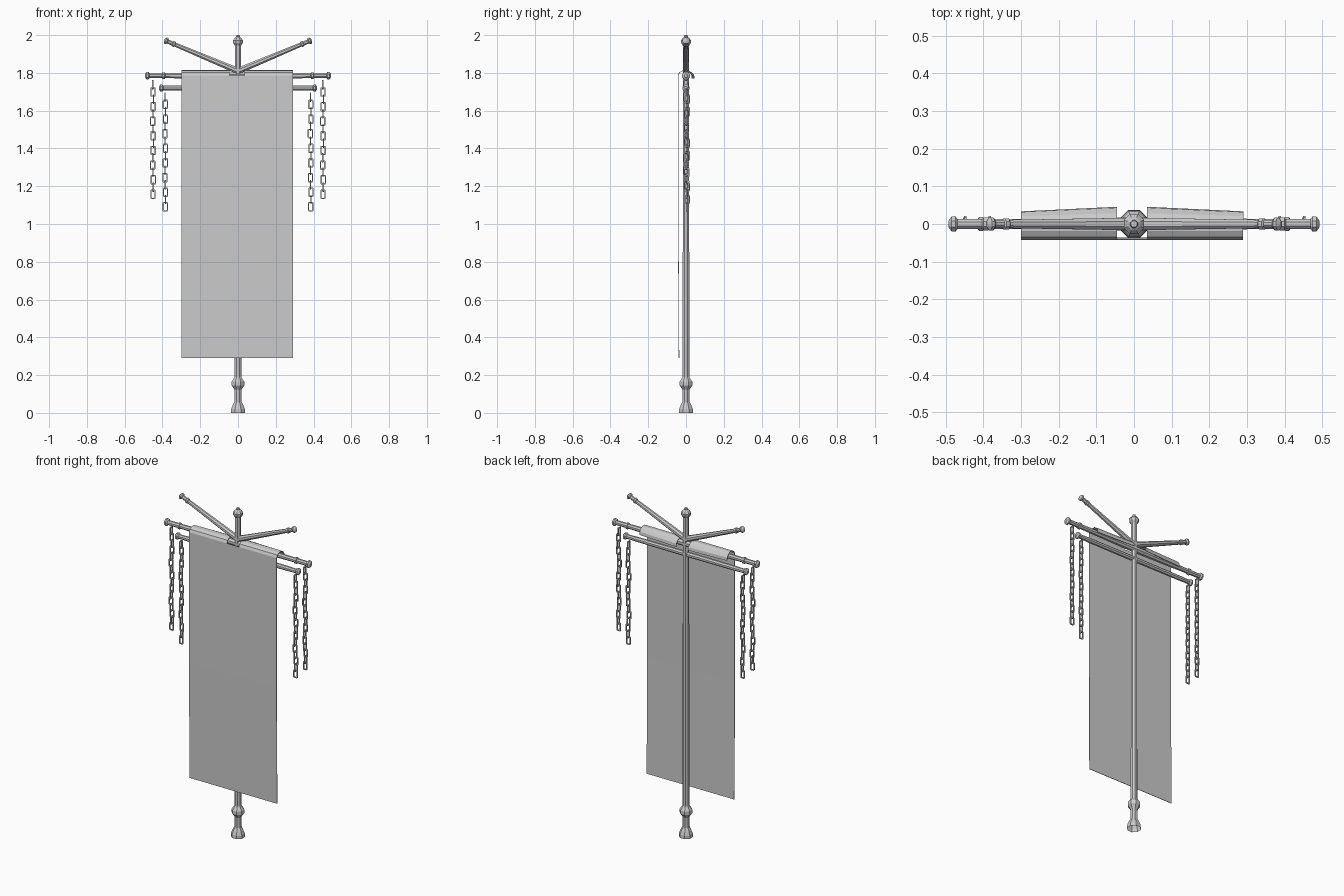
import bpy, bmesh, math
from mathutils import Vector, Matrix

if "Cube" in bpy.data.objects:
    bpy.data.objects.remove(bpy.data.objects["Cube"])

def make(name, bm):
    bmesh.ops.recalc_face_normals(bm, faces=bm.faces)
    me = bpy.data.meshes.new(name)
    bm.to_mesh(me)
    bm.free()
    ob = bpy.data.objects.new(name, me)
    bpy.context.collection.objects.link(ob)
    return ob

def lathe(name, profile, origin=(0, 0, 0), axis=(0, 0, 1), sides=8, cap_start=True):
    """Turned part: profile is (distance along axis, radius)."""
    rot = Vector((0, 0, 1)).rotation_difference(Vector(axis).normalized())
    bm = bmesh.new()
    rings = []
    for t, r in profile:
        ring = []
        for i in range(sides):
            a = 2 * math.pi * (i + 0.5) / sides
            p = rot @ Vector((r * math.cos(a), r * math.sin(a), t))
            ring.append(bm.verts.new(p + Vector(origin)))
        rings.append(ring)
    for a, b in zip(rings, rings[1:]):
        for i in range(sides):
            j = (i + 1) % sides
            bm.faces.new((a[i], a[j], b[j], b[i]))
    bm.faces.new(rings[-1])
    if cap_start:
        bm.faces.new(rings[0])
    return make(name, bm)

# Pole with hollow foot, lower knob and finial
lathe("pole", [(0, .040), (.02, .039), (.04, .031), (.058, .021), (.12, .020),
               (.13, .025), (.145, .036), (.165, .036), (.18, .025), (.19, .019),
               (1.945, .018), (1.958, .027), (1.972, .029), (1.985, .018),
               (1.99, .011), (2.0, .009)], cap_start=False)

# Crossbars, built as mirrored turned profiles
def crossbar(name, z, half):
    prof = [(-t, r) for t, r in reversed(half)] + half
    lathe(name, prof, (0, 0, z), (1, 0, 0))

crossbar("upper_crossbar", 1.785, [(.05, .019), (.37, .014), (.385, .014), (.388, .019),
         (.40, .019), (.403, .014), (.468, .014), (.474, .022), (.484, .022), (.492, .010)])
crossbar("lower_crossbar", 1.72, [(.05, .015), (.34, .014), (.355, .013), (.395, .013),
         (.401, .020), (.411, .020), (.419, .009)])

# Slanted arms
for s, side in ((-1, "left"), (1, "right")):
    lathe(side + "_arm", [(0, .018), (.36, .012), (.363, .016), (.374, .016), (.377, .012),
                          (.402, .012), (.408, .019), (.416, .019), (.423, .008)],
          (0, 0, 1.81), (s * .388, 0, .163))

# Cloth: front sheet, with two sleeve halves rolled over the upper bar
cols = [(-.30, 0), (-.045, 1), (.035, 1), (.29, 0)]
path = [(-.037, .29), (-.041, 1.0), (-.041, 1.787), (-.034, 1.802), (-.018, 1.811),
        (.004, 1.813), (.020, 1.803), (.030, 1.788), (.032, 1.77)]
bm = bmesh.new()
grid = [[bm.verts.new((x, y * (1 + .38 * inner) if y > 0 else y, z)) for x, inner in cols]
        for y, z in path]
for r in range(len(path) - 1):
    for c in range(3):
        if c == 1 and r >= 2:
            continue
        bm.faces.new((grid[r][c], grid[r][c + 1], grid[r + 1][c + 1], grid[r + 1][c]))
bmesh.ops.delete(bm, geom=[v for v in bm.verts if not v.link_faces], context='VERTS')
cloth = make("cloth_banner", bm)
sol = cloth.modifiers.new("thickness", 'SOLIDIFY')
sol.thickness = .003
sol.offset = 0

# Chains of rectangular links with cut corners, alternately turned 90 degrees
def add_link(bm, centre, turned, w=.014, h=.025, c=.004, t=.006):
    outline = [(w, h - c), (w - c, h), (c - w, h), (-w, h - c),
               (-w, c - h), (c - w, -h), (w - c, -h), (w, c - h)]
    m = Matrix.Translation(centre) @ Matrix.Rotation(math.pi / 2 if turned else 0, 4, 'Z')
    sections = []
    for x, z in outline:
        xi, zi = x * (1 - t / w), z * (1 - t / h)
        sections.append([bm.verts.new(m @ Vector(p)) for p in
                         ((x, -t / 2, z), (x, t / 2, z), (xi, t / 2, zi), (xi, -t / 2, zi))])
    for i in range(8):
        a, b = sections[i], sections[(i + 1) % 8]
        for k in range(4):
            l = (k + 1) % 4
            bm.faces.new((a[k], a[l], b[l], b[k]))

for label, x, bottom in (("outer", .45, 1.157), ("inner", .385, 1.091)):
    for s, side in ((-1, "left"), (1, "right")):
        bm = bmesh.new()
        for i in range(16):
            wob = .003 * math.sin(i * 1.1)
            add_link(bm, (s * x + wob * .6, .004 + wob, bottom + i * .0387), i % 2 == 1)
        make(f"{side}_{label}_chain", bm)
